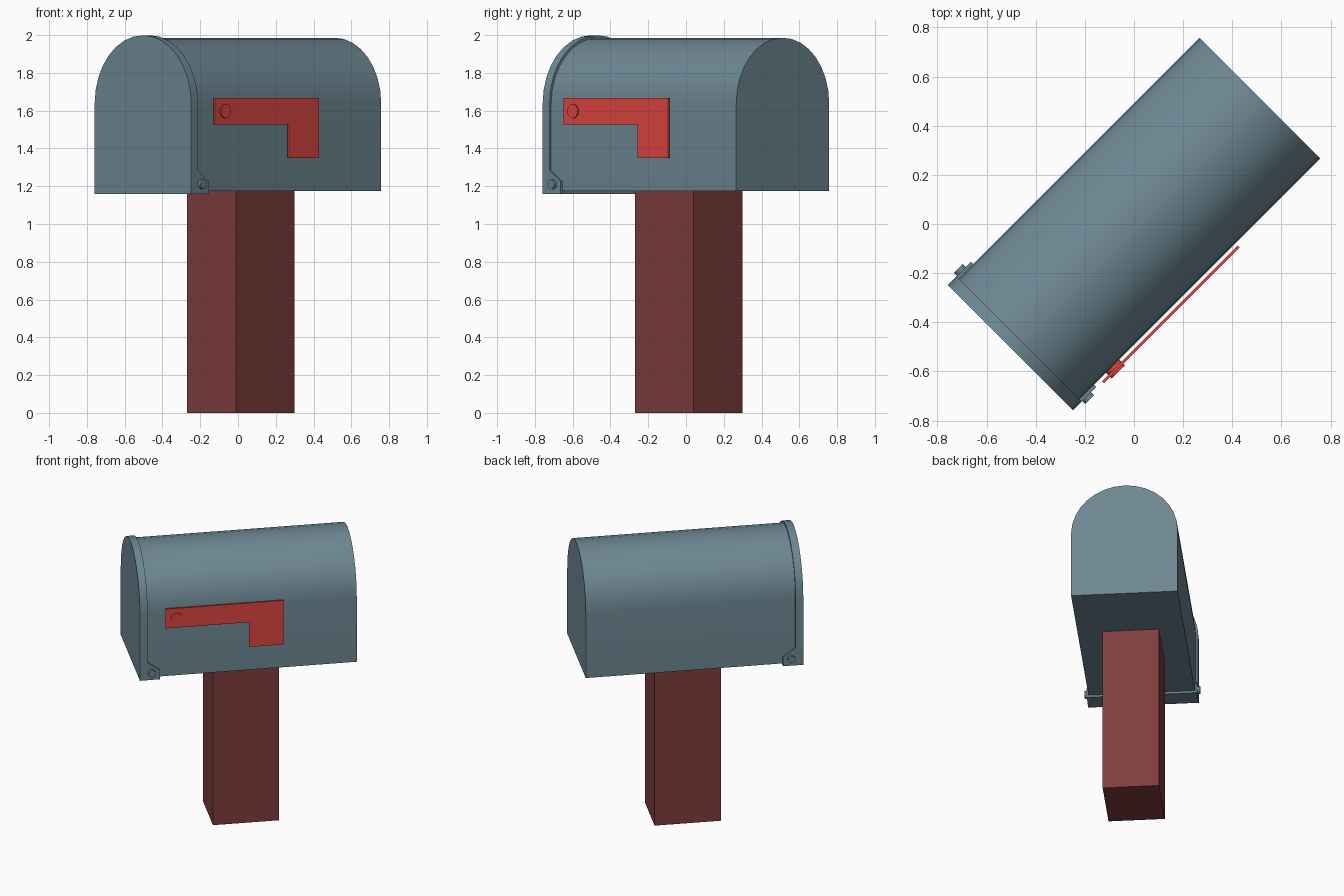
import bpy, bmesh, math
from mathutils import Vector

if "Cube" in bpy.data.objects:
    bpy.data.objects.remove(bpy.data.objects["Cube"])

TURN = math.radians(45)      # whole mailbox is turned 45 degrees about z
SPRING = 1.638               # height where the arch starts


def material(name, rgb):
    m = bpy.data.materials.new(name)
    m.diffuse_color = (*rgb, 1)
    m.use_nodes = True
    m.node_tree.nodes["Principled BSDF"].inputs["Base Color"].default_value = m.diffuse_color
    return m


STEEL = material("blue_grey_steel", (0.156, 0.246, 0.296))
RED = material("flag_red", (0.76, 0.062, 0.054))
WOOD = material("dark_red_wood", (0.216, 0.047, 0.047))


def prism(name, points, offset, mat, smooth=False):
    """Extrude a closed 3D outline along offset."""
    bm = bmesh.new()
    face = bm.faces.new([bm.verts.new(p) for p in points])
    ext = bmesh.ops.extrude_face_region(bm, geom=[face])
    verts = [g for g in ext["geom"] if isinstance(g, bmesh.types.BMVert)]
    bmesh.ops.translate(bm, verts=verts, vec=Vector(offset))
    bmesh.ops.recalc_face_normals(bm, faces=bm.faces)
    me = bpy.data.meshes.new(name)
    bm.to_mesh(me)
    bm.free()
    me.materials.append(mat)
    ob = bpy.data.objects.new(name, me)
    ob.rotation_euler.z = TURN
    bpy.context.collection.objects.link(ob)
    if smooth:
        bpy.ops.object.select_all(action="DESELECT")
        ob.select_set(True)
        bpy.context.view_layer.objects.active = ob
        bpy.ops.object.shade_smooth_by_angle(angle=math.radians(35))
    return ob


def arch(name, half, bottom, x0, x1, segments=16):
    """Arched-top box running along local x."""
    pts = [(x0, -half, bottom), (x0, half, bottom)]
    for i in range(segments + 1):
        a = math.pi * i / segments
        pts.append((x0, half * math.cos(a), SPRING + half * math.sin(a)))
    return prism(name, pts, (x1 - x0, 0, 0), STEEL, True)


def rivet(name, x, z, r, y0, y1, mat, n=16):
    pts = [(x + r * math.cos(math.tau * i / n), y0, z + r * math.sin(math.tau * i / n))
           for i in range(n)]
    return prism(name, pts, (0, y1 - y0, 0), mat, True)


# Post
prism("post", [(-0.198, -0.184, 0), (0.24, -0.184, 0), (0.24, 0.184, 0), (-0.198, 0.184, 0)],
      (0, 0, 1.18), WOOD)

# Box and door cap
arch("box_body", 0.348, 1.175, -0.69, 0.724)
arch("door", 0.361, 1.16, -0.712, -0.661)

# Hinge strip: wraps under the box and ends in a tab on each side
strip = [(-0.68, 1.16), (-0.578, 1.16), (-0.578, 1.225), (-0.661, 1.285), (-0.68, 1.285)]
prism("door_hinge_strip", [(x, -0.36, z) for x, z in strip], (0, 0.72, 0), STEEL)
for side, label in ((-1, "right"), (1, "left")):
    rivet("hinge_rivet_" + label, -0.633, 1.21, 0.025, side * 0.34, side * 0.378, STEEL)

# Signal flag and its pivot
flag = [(-0.544, 1.666), (0.236, 1.666), (0.236, 1.35), (0.008, 1.35), (0.008, 1.528), (-0.544, 1.528)]
prism("flag", [(x, -0.361, z) for x, z in flag], (0, -0.011, 0), RED)
rivet("flag_pivot", -0.47, 1.597, 0.038, -0.34, -0.38, RED)
